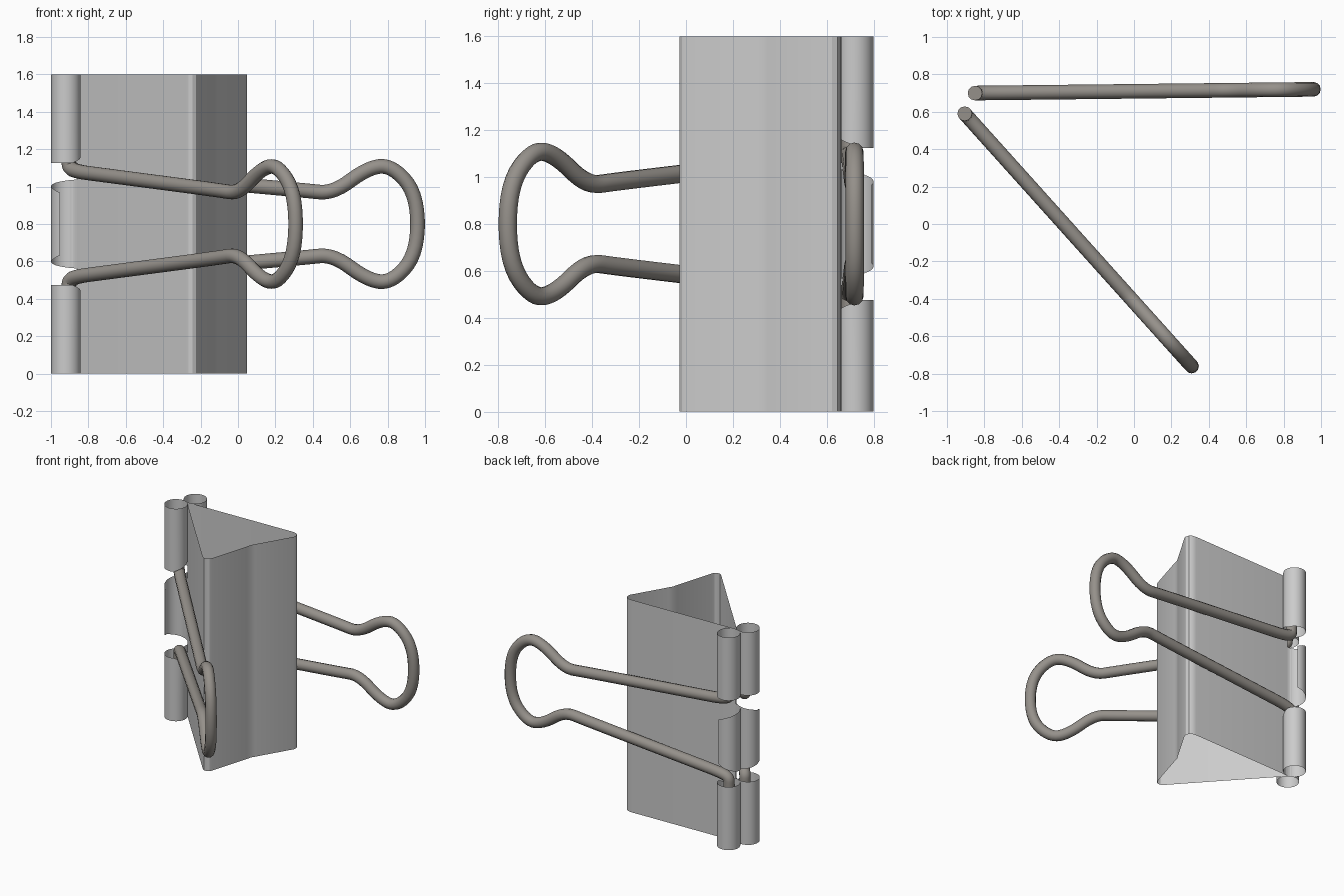
import bpy, bmesh, math
from mathutils import Vector

if "Cube" in bpy.data.objects:
    bpy.data.objects.remove(bpy.data.objects["Cube"])

H, R, MID = 1.6, 0.079, 0.8
BACK, FRONT = (-0.86, 0.72), (-0.92, 0.575)   # curl centres
A_BACK, A_FRONT = -90, 42                      # where the plates meet the curls


def on_circle(c, deg):
    a = math.radians(deg)
    return c[0] + R * math.cos(a), c[1] + R * math.sin(a)


def strip(bm, path, low, high):
    """Sheet along an xy path, low/high give the z limits at fraction t."""
    cols = []
    for i, (x, y) in enumerate(path):
        t = i / (len(path) - 1)
        cols.append([bm.verts.new((x, y, low(t))), bm.verts.new((x, y, high(t)))])
    for a, b in zip(cols, cols[1:]):
        bm.faces.new((a[0], b[0], b[1], a[1]))


def finish(bm, name):
    me = bpy.data.meshes.new(name)
    bm.to_mesh(me)
    bm.free()
    ob = bpy.data.objects.new(name, me)
    bpy.context.collection.objects.link(ob)
    bpy.context.view_layer.objects.active = ob
    ob.select_set(True)
    bpy.ops.object.shade_smooth_by_angle(angle=math.radians(30))
    ob.select_set(False)
    return ob


# Folded spring body: open triangular sleeve
bm = bmesh.new()
profile = [on_circle(BACK, A_BACK),
           (-0.01, 0.664), (0.02, 0.66), (0.04, 0.645), (0.048, 0.622), (0.043, 0.60),
           (-0.105, 0.35), (-0.12, 0.325), (-0.128, 0.29),
           (-0.215, 0.0), (-0.225, -0.018), (-0.243, -0.028), (-0.265, -0.027),
           (-0.285, -0.012), on_circle(FRONT, A_FRONT)]
strip(bm, profile, lambda t: 0, lambda t: H)
finish(bm, "clip_body")


# Rolled lips: two full curls and one shorter centre tab on each plate
def tab_top(t):
    return 0.475 - 0.05 * max(0, (t - 0.72) / 0.28)


def half_width(t):
    return 0.237 - 0.07 * t ** 1.8


for name, c, start, sign in (("back_lip", BACK, A_BACK, -1), ("front_lip", FRONT, A_FRONT, 1)):
    bm = bmesh.new()
    full = [on_circle(c, start + sign * 350 * i / 36) for i in range(37)]
    short = [on_circle(c, start + sign * 205 * i / 22) for i in range(23)]
    strip(bm, full, lambda t: 0, tab_top)
    strip(bm, full, lambda t: H - tab_top(t), lambda t: H)
    strip(bm, short, lambda t: MID - half_width(t), lambda t: MID + half_width(t))
    finish(bm, name)

# Bent wire handles
steel = bpy.data.materials.new("wire_steel")
steel.diffuse_color = (0.30, 0.28, 0.255, 1)
steel.use_nodes = True
steel.node_tree.nodes["Principled BSDF"].inputs["Base Color"].default_value = steel.diffuse_color
half = [(0, 1.30), (0, 1.14), (0.005, 1.095), (0.09, 1.078), (0.2, 1.068), (1.2, 0.98),
        (1.35, 0.962), (1.53, 1.098), (1.66, 1.117), (1.80, 0.96)]
loop = half + [(u, 2 * MID - z) for u, z in reversed(half)]


def handle(name, root, tip):
    root, tip = Vector(root), Vector(tip)
    d = (tip - root) / 1.80
    cu = bpy.data.curves.new(name, 'CURVE')
    cu.dimensions = '3D'
    cu.bevel_depth = 0.039
    cu.bevel_resolution = 4
    cu.use_fill_caps = True
    sp = cu.splines.new('NURBS')
    sp.points.add(len(loop) - 1)
    for p, (u, z) in zip(sp.points, loop):
        q = root + d * u
        p.co = (q.x, q.y, z, 1)
    sp.order_u = 3
    sp.use_endpoint_u = True
    sp.resolution_u = 6
    cu.materials.append(steel)
    ob = bpy.data.objects.new(name, cu)
    bpy.context.collection.objects.link(ob)


handle("back_handle", (-0.85, 0.70), (0.96, 0.72))
handle("front_handle", (-0.905, 0.59), (0.308, -0.76))
